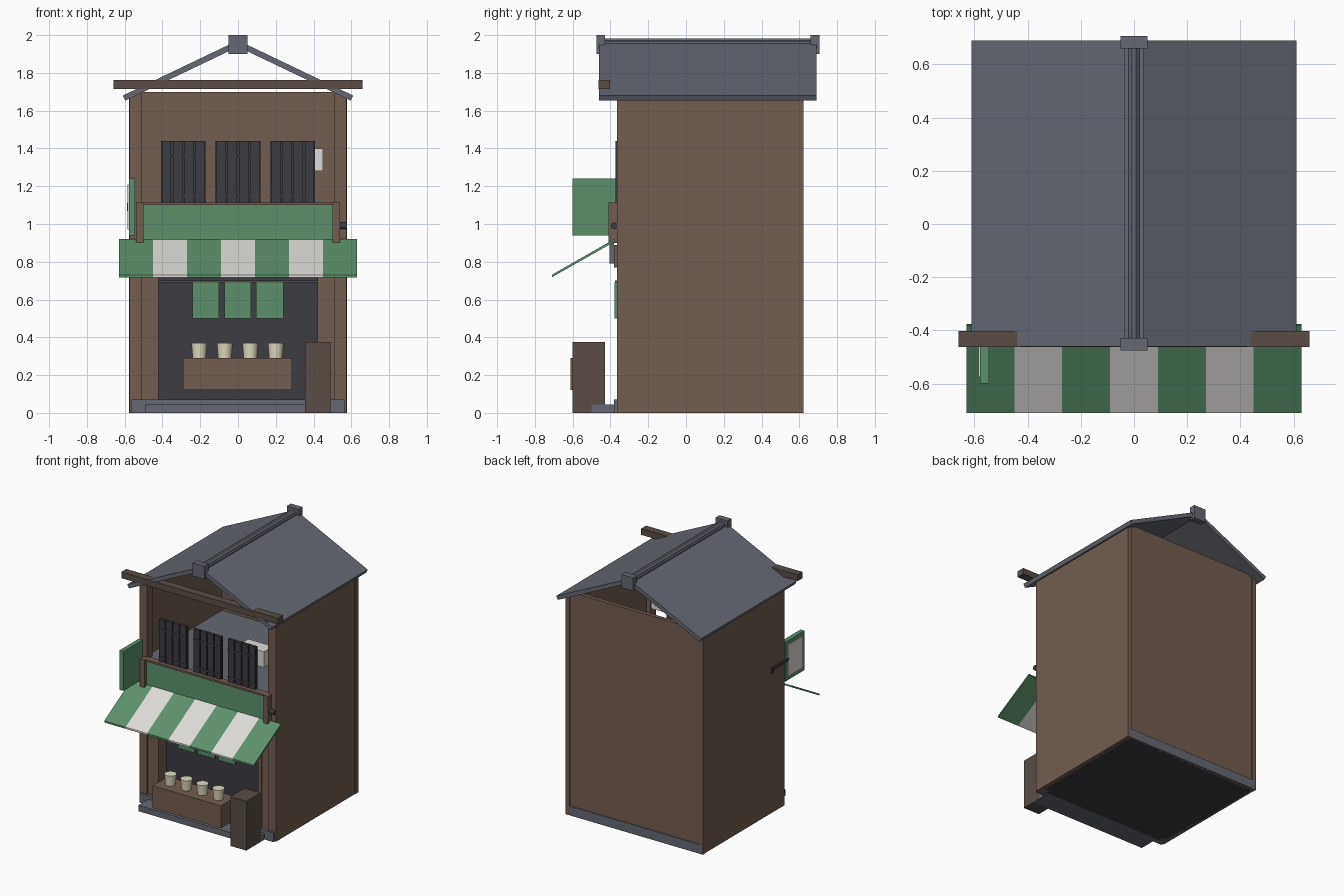
import bpy, bmesh, math

if "Cube" in bpy.data.objects:
    bpy.data.objects.remove(bpy.data.objects["Cube"])

# ---------- materials and helpers ----------
def mat(name, r, g, b):
    m = bpy.data.materials.new(name)
    m.diffuse_color = (r, g, b, 1)
    m.use_nodes = True
    m.node_tree.nodes["Principled BSDF"].inputs["Base Color"].default_value = m.diffuse_color
    return m

WOOD = mat("wood", 0.17, 0.11, 0.08)
DARKWOOD = mat("dark_wood", 0.10, 0.075, 0.06)
SLATE = mat("slate", 0.13, 0.14, 0.17)
DARK = mat("charcoal", 0.045, 0.045, 0.055)
GREEN = mat("green", 0.11, 0.28, 0.15)
WHITE = mat("white", 0.72, 0.71, 0.68)
CREAM = mat("cream", 0.75, 0.70, 0.52)

def finish(bm, name, m):
    bmesh.ops.recalc_face_normals(bm, faces=bm.faces)
    me = bpy.data.meshes.new(name)
    bm.to_mesh(me)
    bm.free()
    me.materials.append(m)
    o = bpy.data.objects.new(name, me)
    bpy.context.collection.objects.link(o)
    return o

def box(name, x0, x1, y0, y1, z0, z1, m):
    bm = bmesh.new()
    bmesh.ops.create_cube(bm, size=1)
    for v in bm.verts:
        v.co = ((x0 + x1) / 2 + v.co.x * (x1 - x0),
                (y0 + y1) / 2 + v.co.y * (y1 - y0),
                (z0 + z1) / 2 + v.co.z * (z1 - z0))
    return finish(bm, name, m)

def pair(name, x0, x1, *rest):
    box(name + "_right", x0, x1, *rest)
    box(name + "_left", -x1, -x0, *rest)

def prism(name, pts, axis, a, b, m):
    """Extrude a closed 2D profile along x (pts = y,z) or y (pts = x,z)."""
    bm = bmesh.new()
    put = (lambda p, t: (t, p[0], p[1])) if axis == "x" else (lambda p, t: (p[0], t, p[1]))
    lo = [bm.verts.new(put(p, a)) for p in pts]
    hi = [bm.verts.new(put(p, b)) for p in pts]
    bm.faces.new(lo)
    bm.faces.new(hi)
    n = len(pts)
    for i in range(n):
        bm.faces.new((lo[i], lo[(i + 1) % n], hi[(i + 1) % n], hi[i]))
    return finish(bm, name, m)

def circle(cx, cz, r, n):
    return [(cx + r * math.cos(2 * math.pi * (i + .5) / n),
             cz + r * math.sin(2 * math.pi * (i + .5) / n)) for i in range(n)]

# ---------- base and shell ----------
box("ground_floor", -.56, .56, -.35, .61, 0, .06, DARK)
box("plinth_front", -.565, .565, -.38, -.34, 0, .07, SLATE)
box("plinth_back", -.565, .565, .59, .622, 0, .07, SLATE)
box("front_step", -.49, .49, -.50, -.38, 0, .045, SLATE)
pair("side_wall", .545, .575, -.36, .61, 0, 1.69, WOOD)
box("back_wall", -.56, .56, .585, .615, 0, 1.70, WOOD)
pair("back_post", .545, .578, .59, .622, 0, 1.69, WOOD)
pair("front_post", .51, .575, -.365, -.30, 0, 1.69, WOOD)
box("upper_floor", -.545, .545, -.34, .585, 1.07, 1.10, SLATE)

# ---------- shop front ----------
box("shop_back_panel", -.45, .45, -.26, -.24, .06, .90, DARK)
pair("shop_jamb", .45, .52, -.355, -.24, .06, .90, WOOD)
pair("shop_inner_jamb", .42, .45, -.36, -.24, .06, .90, WOOD)
box("lintel", -.52, .52, -.38, -.34, .77, .89, WOOD)
box("awning_housing", -.50, .50, -.405, -.38, .79, .90, SLATE)
for i, (a, b) in enumerate([(-.24, -.10), (-.072, .068), (.096, .24)]):
    box(f"door_curtain_{i}", a, b, -.378, -.366, .50, .69, GREEN)
box("curtain_rod", -.42, .42, -.376, -.366, .69, .70, DARKWOOD)

# ---------- striped awning ----------
slope = [(-.71, .718), (-.375, .908), (-.38, .92), (-.71, .731)]
for i in range(7):
    x = -.63 + .18 * i
    prism(f"awning_stripe_{i}", slope, "x", x, x + .18, WHITE if i % 2 else GREEN)

# ---------- shop board ----------
box("shop_board", -.50, .50, -.385, -.35, .90, 1.10, GREEN)
box("board_top_rail", -.50, .50, -.40, -.35, 1.10, 1.115, WOOD)
pair("board_post", .50, .54, -.41, -.35, .90, 1.115, WOOD)
prism("board_knob", circle(-.38, .99, .018, 12), "x", .535, .577, DARK)

# ---------- lattice windows ----------
for w, cx in enumerate((-.29, 0, .29)):
    box(f"window_panel_{w}", cx - .118, cx + .118, -.36, -.35, 1.10, 1.44, DARK)
    for i in range(4):
        x = cx - .0885 + .059 * i
        box(f"window_slat_{w}_{i}", x - .025, x + .025, -.372, -.358, 1.10, 1.44, DARK)
    for z in (1.15, 1.36):
        box(f"window_rail_{w}", cx - .118, cx + .118, -.374, -.358, z - .006, z + .006, DARK)
box("indoor_unit", .24, .45, -.33, -.22, 1.28, 1.40, WHITE)

# ---------- hanging side sign ----------
box("side_sign", -.578, -.545, -.60, -.37, .94, 1.24, GREEN)
box("side_sign_face", -.584, -.575, -.575, -.395, .97, 1.21, WHITE)
box("side_sign_arm", -.588, -.572, -.40, -.20, 1.09, 1.11, DARK)
box("side_sign_arm_end", -.588, -.572, -.22, -.20, 1.07, 1.11, DARK)

# ---------- roof ----------
for s, side in ((1, "right"), (-1, "left")):
    prism(f"roof_{side}", [(0, 1.972), (s * .61, 1.68), (s * .597, 1.653), (0, 1.938)],
          "y", -.46, .69, SLATE)
box("ridge_base", -.035, .035, -.45, .68, 1.94, 1.967, SLATE)
prism("ridge_tile", circle(0, 1.963, .022, 8), "y", -.45, .68, SLATE)
for name, y in (("front", -.475), ("back", .66)):
    box(f"ridge_cap_{name}", -.05, .05, y, y + .047, 1.90, 2.0, SLATE)
box("front_beam", -.66, .66, -.462, -.402, 1.715, 1.762, DARKWOOD)

# ---------- display counter ----------
box("display_counter", -.29, .285, -.612, -.43, .12, .29, WOOD)
box("standing_crate", .355, .49, -.60, -.43, 0, .375, DARKWOOD)
for i in range(4):
    bm = bmesh.new()
    bmesh.ops.create_cone(bm, cap_ends=True, segments=16, radius1=.036, radius2=.042, depth=.08)
    bmesh.ops.translate(bm, verts=bm.verts, vec=(-.205 + .135 * i, -.52, .329))
    o = finish(bm, f"cup_{i}", CREAM)
    for p in o.data.polygons:
        p.use_smooth = len(p.vertices) == 4
